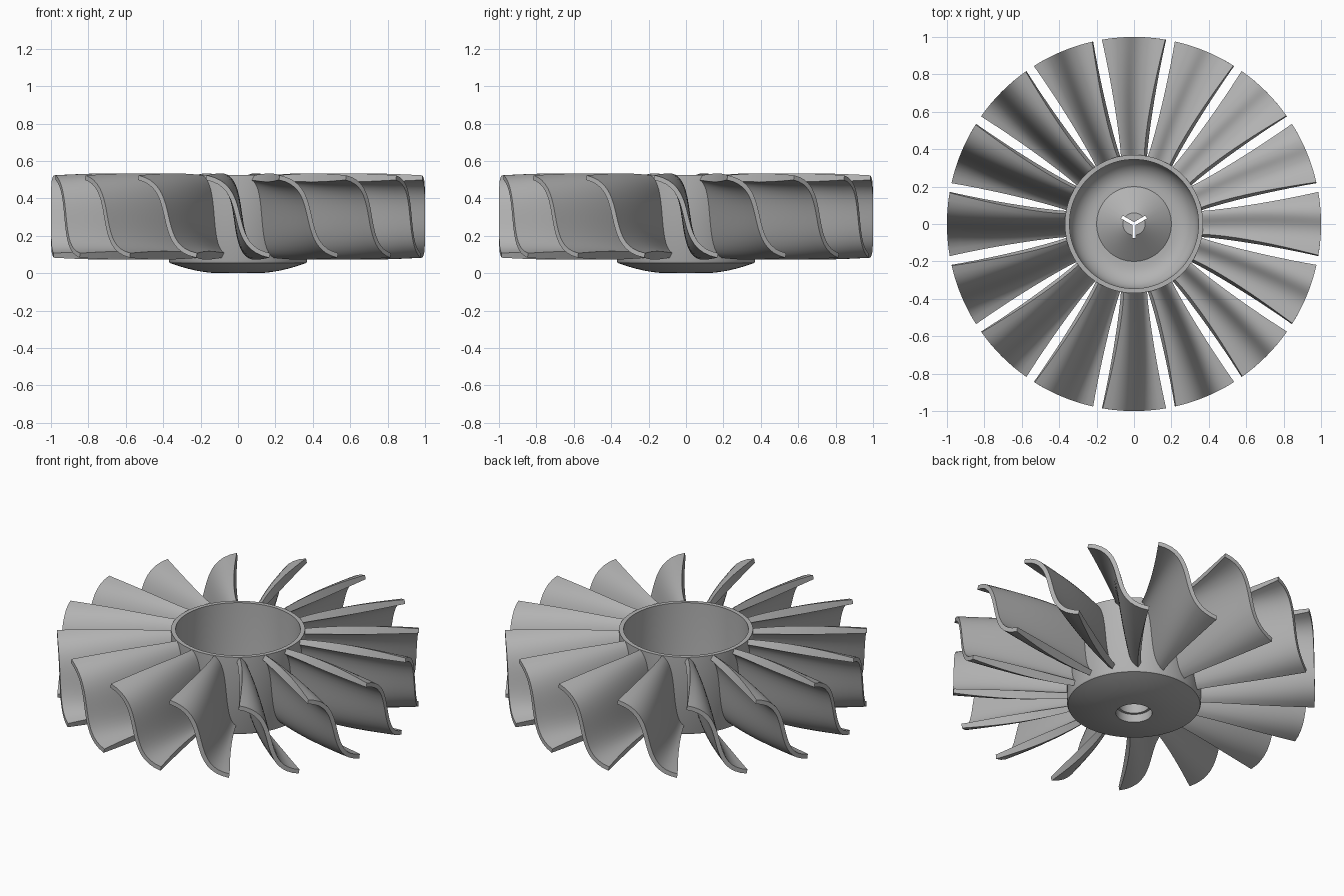
import bpy, bmesh, math
from mathutils import Vector

if "Cube" in bpy.data.objects:
    bpy.data.objects.remove(bpy.data.objects["Cube"], do_unlink=True)

metal = bpy.data.materials.new("cast grey metal")
metal.use_nodes = True
GREY = (0.45, 0.45, 0.45, 1)
metal.diffuse_color = GREY
metal.node_tree.nodes["Principled BSDF"].inputs["Base Color"].default_value = GREY

BLADES = 16
MID_Z, HALF_H = 0.303, 0.208
ROOT_R, TIP_R = 0.357, 1.0
RINGS, STEPS = 10, 18


def make_object(name, bm, smooth=True):
    bmesh.ops.recalc_face_normals(bm, faces=bm.faces)
    mesh = bpy.data.meshes.new(name)
    bm.to_mesh(mesh)
    bm.free()
    mesh.materials.append(metal)
    obj = bpy.data.objects.new(name, mesh)
    bpy.context.collection.objects.link(obj)
    if smooth:
        shade(obj)
    return obj


def shade(obj):
    bpy.ops.object.select_all(action="DESELECT")
    obj.select_set(True)
    bpy.context.view_layer.objects.active = obj
    bpy.ops.object.shade_smooth_by_angle(angle=math.radians(32))


def lathe(name, profile, segments=96):
    """Spin a closed (radius, height) profile about the z axis."""
    bm = bmesh.new()
    rings = []
    for r, z in profile:
        if r == 0:
            rings.append([bm.verts.new((0, 0, z))] * segments)
        else:
            turn = [math.tau * i / segments for i in range(segments)]
            rings.append([bm.verts.new((r * math.cos(a), r * math.sin(a), z)) for a in turn])
    for low, high in zip(rings, rings[1:]):
        for i in range(segments):
            j = (i + 1) % segments
            corners = list(dict.fromkeys((low[i], low[j], high[j], high[i])))
            bm.faces.new(corners)
    return make_object(name, bm, smooth=False)


def blade_section(r):
    """S-shaped closed section at radius r, wrapped around the axis."""
    f = (r - ROOT_R) / (TIP_R - ROOT_R)
    width = 0.062 + 0.108 * f ** 1.4
    thick = 0.03 + 0.02 * math.sin(math.pi * f) - 0.005 * f
    sides = [[], []]
    for i in range(STEPS + 1):
        s = 2 * i / STEPS - 1
        u = -width * (0.4 * s + 0.6 * s ** 3)
        z = HALF_H * math.sin(1.3 * s) / math.sin(1.3)
        tangent = Vector((-width * (0.4 + 1.8 * s * s),
                          HALF_H * 1.3 * math.cos(1.3 * s) / math.sin(1.3))).normalized()
        for side, sign in zip(sides, (1, -1)):
            a = (u - sign * tangent.y * thick / 2) / r
            height = MID_Z + z + sign * tangent.x * thick / 2
            side.append((r * math.cos(a), r * math.sin(a), height))
    return sides[0] + sides[1][::-1]


# Curved blades, all sharing one mesh
bm = bmesh.new()
loops = []
for k in range(RINGS + 1):
    r = ROOT_R + (TIP_R - ROOT_R) * k / RINGS
    loops.append([bm.verts.new(p) for p in blade_section(r)])
count = len(loops[0])
for inner, outer in zip(loops, loops[1:]):
    for i in range(count):
        j = (i + 1) % count
        bm.faces.new((inner[i], inner[j], outer[j], outer[i]))
for loop in (loops[0], loops[-1]):
    for i in range(STEPS):
        bm.faces.new((loop[i], loop[i + 1], loop[count - 2 - i], loop[count - 1 - i]))
first = make_object("blade_1", bm)
for n in range(1, BLADES):
    copy = bpy.data.objects.new(f"blade_{n + 1}", first.data)
    copy.rotation_euler.z = math.tau * n / BLADES
    bpy.context.collection.objects.link(copy)

# Hub cup: domed underside with a recess, raised cone inside
profile = [(0, 0.13), (0.085, 0.13), (0.085, 0.05), (0.1, 0.05), (0.1, 0.0)]
for i in range(1, 9):
    r = 0.1 + 0.265 * i / 8
    profile.append((r, 0.055 * (i / 8) ** 1.8))
profile += [(0.37, 0.065), (0.37, 0.525), (0.345, 0.525)]
for i in range(9):
    a = math.pi / 2 * i / 8
    profile.append((0.225 + 0.12 * math.cos(a), 0.2 - 0.12 * math.sin(a)))
profile += [(0.2, 0.08), (0.06, 0.19), (0, 0.19)]
hub = lathe("hub", profile)

# Three-armed shaft slot cut through the cone
bm = bmesh.new()
outline = []
for k in range(3):
    a = math.radians(30 + 120 * k)
    along, across = Vector((math.cos(a), math.sin(a), 0)), Vector((-math.sin(a), math.cos(a), 0))
    outline += [along * 0.075 - across * 0.009, along * 0.075 + across * 0.009]
    b = a + math.pi / 3
    outline.append(Vector((math.cos(b), math.sin(b), 0)) * 0.0104)
base = bm.faces.new([bm.verts.new(p + Vector((0, 0, 0.1))) for p in outline])
grown = bmesh.ops.extrude_face_region(bm, geom=[base])
bmesh.ops.translate(bm, vec=(0, 0, 0.15),
                    verts=[v for v in grown["geom"] if isinstance(v, bmesh.types.BMVert)])
cutter = make_object("slot_cutter", bm, smooth=False)
cutter.hide_render = True
cut = hub.modifiers.new("slot", "BOOLEAN")
cut.operation, cut.object, cut.solver = "DIFFERENCE", cutter, "EXACT"
bpy.context.view_layer.objects.active = hub
bpy.ops.object.modifier_apply(modifier=cut.name)
bpy.data.objects.remove(cutter, do_unlink=True)
shade(hub)
